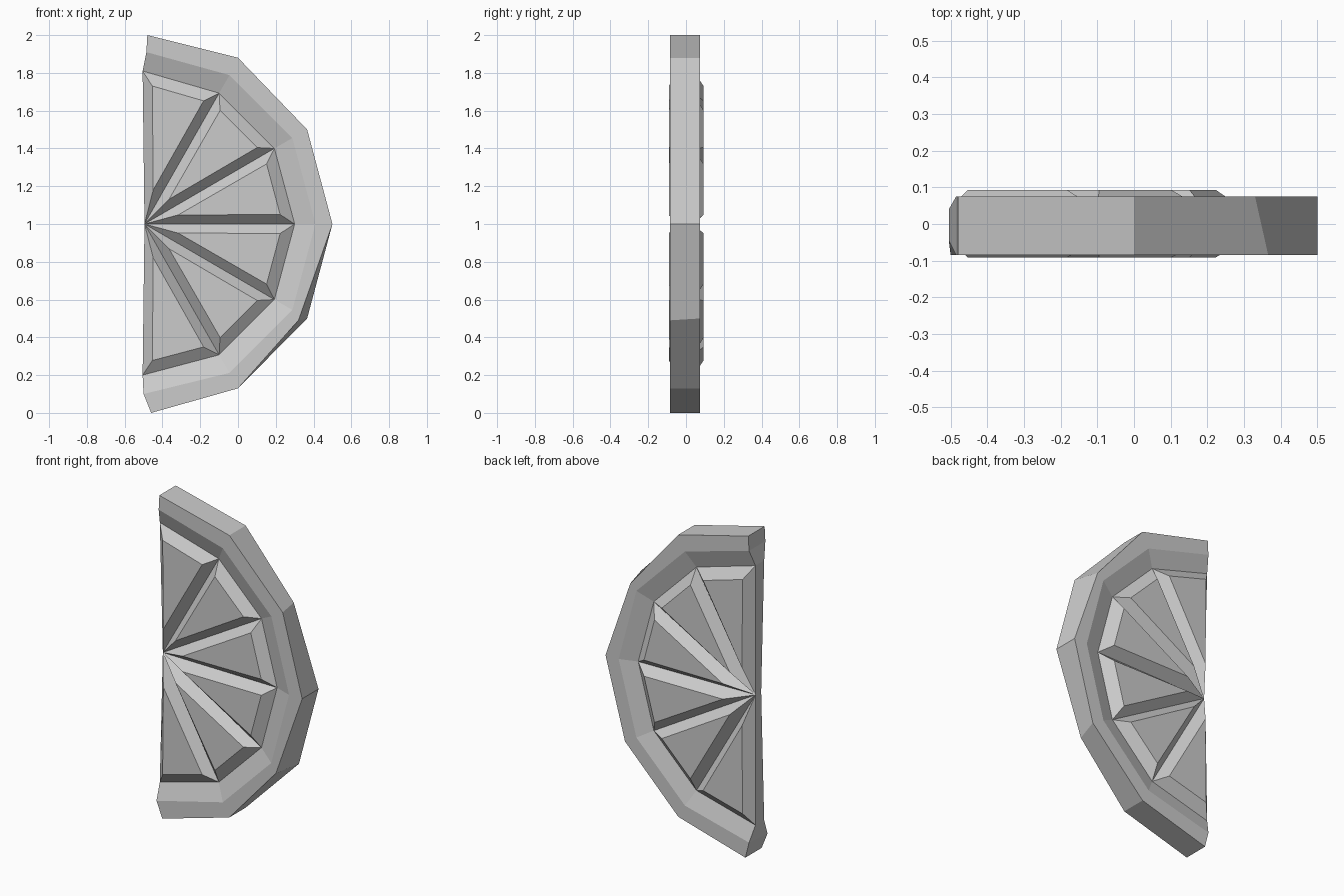
import bpy, bmesh, math

old = bpy.data.objects.get("Cube")
if old:
    bpy.data.objects.remove(old)

CX, CZ = -0.5, 1.0
STEPS = 6

grey = bpy.data.materials.new("plain grey")
grey.use_nodes = True
colour = (0.6, 0.6, 0.6, 1)
grey.diffuse_color = colour
grey.node_tree.nodes["Principled BSDF"].inputs["Base Color"].default_value = colour


def arc(radius, y, changes=None):
    """Half circle of points from top to bottom, with a few hand-moved corners."""
    points = []
    for i in range(STEPS + 1):
        a = math.pi / 2 - math.pi * i / STEPS
        points.append((CX + radius * math.cos(a), y, CZ + radius * math.sin(a)))
    for i, (x, z) in (changes or {}).items():
        points[i] = (x, y, z)
    return points


def finish(name, bm):
    bmesh.ops.recalc_face_normals(bm, faces=bm.faces[:])
    mesh = bpy.data.meshes.new(name)
    bm.to_mesh(mesh)
    bm.free()
    mesh.materials.append(grey)
    obj = bpy.data.objects.new(name, mesh)
    bpy.context.scene.collection.objects.link(obj)


inner_front = arc(0.8, -0.045, {0: (-0.505, 1.81), STEPS: (-0.505, 0.2)})
inner_back = arc(0.8, 0.04, {0: (-0.505, 1.81), STEPS: (-0.505, 0.2)})

# Rind: rings joined from the front groove, over the rim, to the back groove
top, bottom = (-0.48, 2.0), (-0.46, 0.0)
profile = [
    inner_front,
    arc(0.91, -0.085, {0: (-0.485, 1.91), STEPS: (-0.5, 0.1)}),
    arc(1.0, -0.085, {0: top, 1: (0, 1.88), 4: (0.32, 0.49), 5: (0, 0.13), STEPS: bottom}),
    arc(1.0, 0.075, {0: top, 1: (0, 1.88), 2: (0.33, 1.49), 5: (0, 0.13), STEPS: bottom}),
    arc(0.91, 0.075, {0: (-0.485, 1.91), STEPS: (-0.485, 0.1)}),
    inner_back,
]
bm = bmesh.new()
rings = [[bm.verts.new(p) for p in ring] for ring in profile]
for a, b in zip(rings, rings[1:]):
    for i in range(STEPS):
        bm.faces.new((a[i], a[i + 1], b[i + 1], b[i]))
for end in (0, STEPS):
    f_in, f_mid, f_out, b_out, b_mid, b_in = [ring[end] for ring in rings]
    bm.faces.new((f_out, f_mid, b_mid, b_out))
    bm.faces.new((f_mid, f_in, b_in, b_mid))
finish("rind", bm)

# Flesh: raised wedges on both sides, meeting at the centre of the cut edge
bm = bmesh.new()
sides = []
for ring, y_centre, y_raised in ((inner_front, -0.03, -0.091), (inner_back, 0.025, 0.093)):
    edge = [bm.verts.new(p) for p in ring]
    centre = bm.verts.new((-0.495, y_centre, CZ))
    sides.append((edge, centre))
    for a, b in zip(edge, edge[1:]):
        corners = (a, b, centre)
        raised = []
        for wa, wb, wc in ((0.795, 0.125, 0.08), (0.125, 0.795, 0.08), (0.12, 0.12, 0.76)):
            p = a.co * wa + b.co * wb + centre.co * wc
            p.y = y_raised
            raised.append(bm.verts.new(p))
        bm.faces.new(raised)
        for i in range(3):
            j = (i + 1) % 3
            bm.faces.new((corners[i], corners[j], raised[j], raised[i]))
# Thin cut face between the two sides
(front, front_centre), (back, back_centre) = sides
for end in (0, STEPS):
    bm.faces.new((front[end], front_centre, back_centre, back[end]))
finish("flesh_segments", bm)
